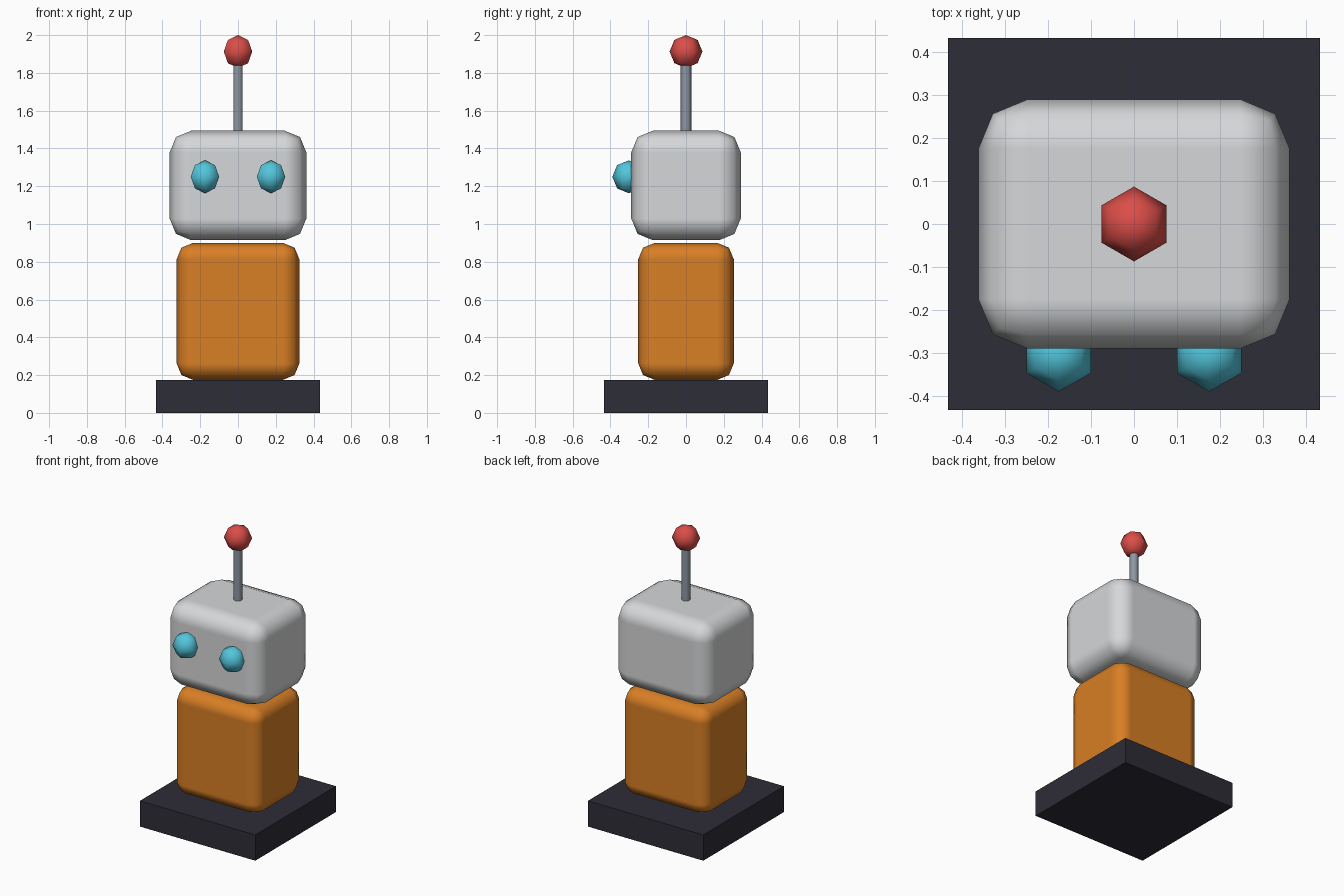
import bpy
import math

cube = bpy.data.objects.get("Cube")
if cube:
    bpy.data.objects.remove(cube, do_unlink=True)


def material(name, color):
    mat = bpy.data.materials.new(name)
    mat.use_nodes = True
    rgba = (*color, 1.0)
    mat.diffuse_color = rgba
    bsdf = next(n for n in mat.node_tree.nodes if n.type == "BSDF_PRINCIPLED")
    bsdf.inputs["Base Color"].default_value = rgba
    return mat


charcoal = material("charcoal", (0.027, 0.026, 0.038))
orange = material("orange", (0.69, 0.21, 0.018))
light_grey = material("light grey", (0.67, 0.68, 0.69))
steel = material("steel grey", (0.27, 0.31, 0.36))
cyan = material("cyan", (0.085, 0.56, 0.71))
red = material("red", (0.71, 0.075, 0.065))


def finish(name, mat):
    obj = bpy.context.object
    obj.name = name
    obj.data.materials.append(mat)
    return obj


def box(name, mat, width, depth, bottom, top, bevel=0.0):
    """Box standing between two heights, with optional rounded edges."""
    bpy.ops.mesh.primitive_cube_add(size=1, location=(0, 0, (bottom + top) / 2))
    obj = finish(name, mat)
    obj.scale = (width, depth, top - bottom)
    bpy.ops.object.transform_apply(location=False, rotation=False, scale=True)
    if bevel:
        bpy.ops.object.shade_smooth()
        mod = obj.modifiers.new("Rounded edges", "BEVEL")
        mod.width = bevel
        mod.segments = 2
        mod.harden_normals = True
    return obj


def ball(name, mat, location, radius=0.087):
    """Coarse six-sided ball."""
    bpy.ops.mesh.primitive_uv_sphere_add(
        segments=6, ring_count=4, radius=radius, location=location,
        rotation=(0, 0, math.pi / 6))
    obj = finish(name, mat)
    bpy.ops.object.shade_smooth()
    # Keep a corner facing front and back
    if max(abs((obj.matrix_basis @ v.co).y - location[1]) for v in obj.data.vertices) < radius * 0.95:
        obj.rotation_euler.z = 0
    return obj


# Stand, body and head
box("base", charcoal, 0.866, 0.866, 0.0, 0.175)
box("body", orange, 0.65, 0.506, 0.175, 0.9, bevel=0.087)
box("head", light_grey, 0.724, 0.58, 0.914, 1.494, bevel=0.115)

# Eyes
for side, x in (("left", 0.175), ("right", -0.175)):
    ball(side + "_eye", cyan, (x, -0.303, 1.25))

# Antenna rod and tip
bpy.ops.mesh.primitive_cylinder_add(
    vertices=6, radius=0.029, depth=0.4, location=(0, 0, 1.67))
finish("antenna_rod", steel)
bpy.ops.object.shade_smooth_by_angle(angle=math.radians(65))
ball("antenna_tip", red, (0, 0, 1.913))
